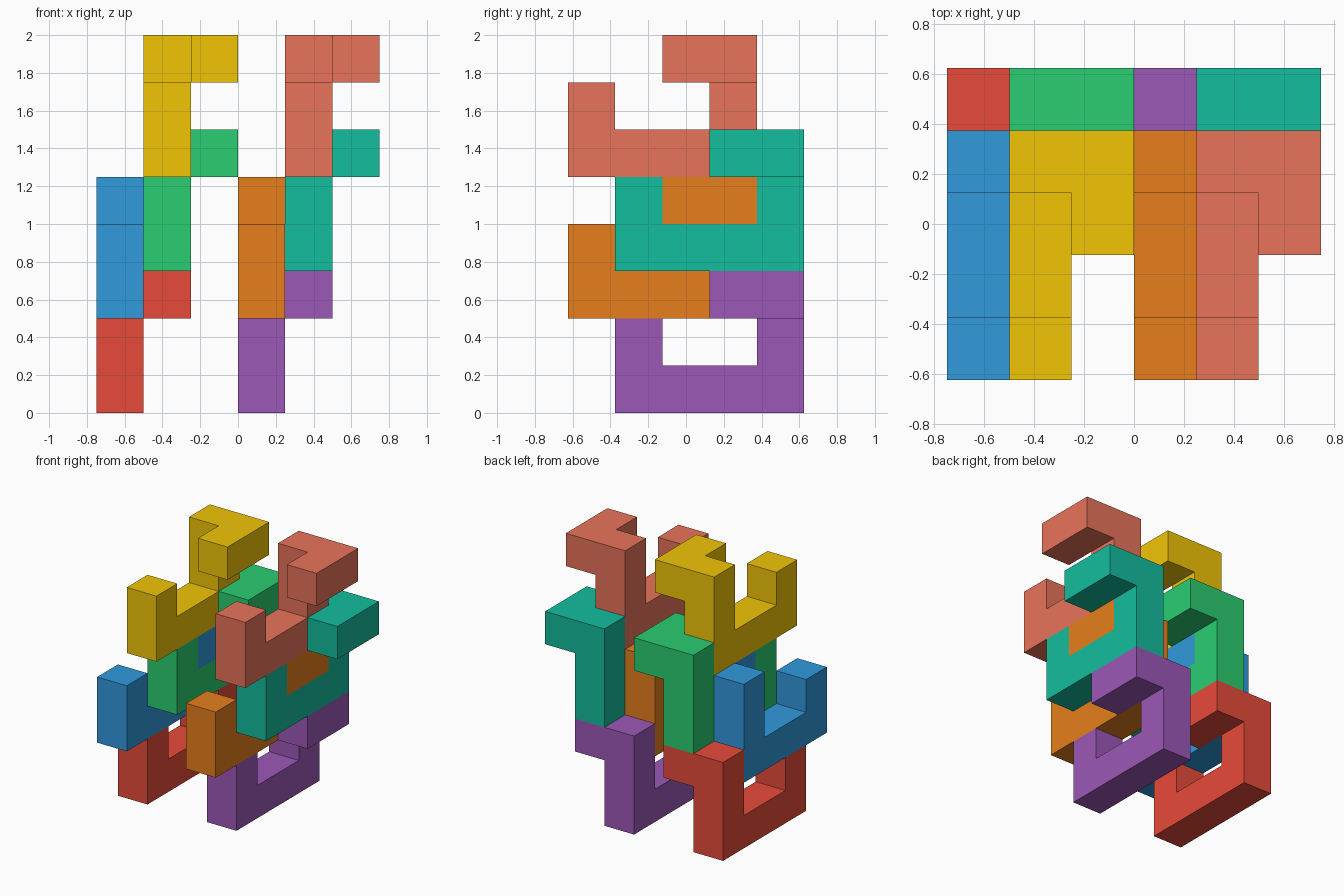
import bpy, bmesh
from mathutils import Vector

if "Cube" in bpy.data.objects:
    bpy.data.objects.remove(bpy.data.objects["Cube"])

U = 0.25  # cube unit

# one interlocking piece: base bar, short front post, tall back post with hooked top
CELLS = [(0, 0, 0), (0, 1, 0), (0, 2, 0), (0, 3, 0), (0, 0, 1),
         (0, 3, 1), (0, 3, 2), (1, 3, 2), (1, 2, 2)]


def face_corners(cell, axis, side):
    a, b = (axis + 1) % 3, (axis + 2) % 3
    loop = [(0, 0), (1, 0), (1, 1), (0, 1)]
    if side == 0:
        loop.reverse()
    for u, v in loop:
        p = list(cell)
        p[axis] += side
        p[a] += u
        p[b] += v
        yield Vector(p) * U


def hooked_piece(name, offset, color):
    bm = bmesh.new()
    # keep only the outer faces of the joined cubes
    for cell in CELLS:
        for axis in range(3):
            for side in (0, 1):
                near = list(cell)
                near[axis] += 2 * side - 1
                if tuple(near) not in CELLS:
                    bm.faces.new([bm.verts.new(p) for p in face_corners(cell, axis, side)])
    bmesh.ops.remove_doubles(bm, verts=bm.verts[:], dist=1e-4)
    bmesh.ops.dissolve_limit(bm, angle_limit=0.02, verts=bm.verts[:], edges=bm.edges[:])
    mesh = bpy.data.meshes.new(name)
    bm.to_mesh(mesh)
    bm.free()
    mat = bpy.data.materials.new(name + "_paint")
    mat.diffuse_color = (*[(c / 255) ** 2.2 for c in color], 1)
    mat.use_nodes = True
    mat.node_tree.nodes["Principled BSDF"].inputs["Base Color"].default_value = mat.diffuse_color
    mesh.materials.append(mat)
    obj = bpy.data.objects.new(name, mesh)
    obj.location = offset
    bpy.context.collection.objects.link(obj)


# two stacks of four pieces, each level shifted so the pieces interlock
SHIFTS = [(0, 1, 0), (0, 0, 2), (1, 1, 3), (1, 0, 5)]
STACKS = {
    "left": (-0.75, [("red", (231, 76, 60)), ("blue", (52, 152, 219)),
                     ("green", (46, 204, 113)), ("yellow", (241, 196, 15))]),
    "right": (0.0, [("purple", (155, 89, 182)), ("orange", (230, 126, 34)),
                    ("teal", (26, 188, 156)), ("coral", (231, 115, 90))]),
}
for side, (x0, paints) in STACKS.items():
    for (sx, sy, sz), (label, color) in zip(SHIFTS, paints):
        hooked_piece(f"{side}_{label}_piece", (x0 + sx * U, -0.625 + sy * U, sz * U), color)
